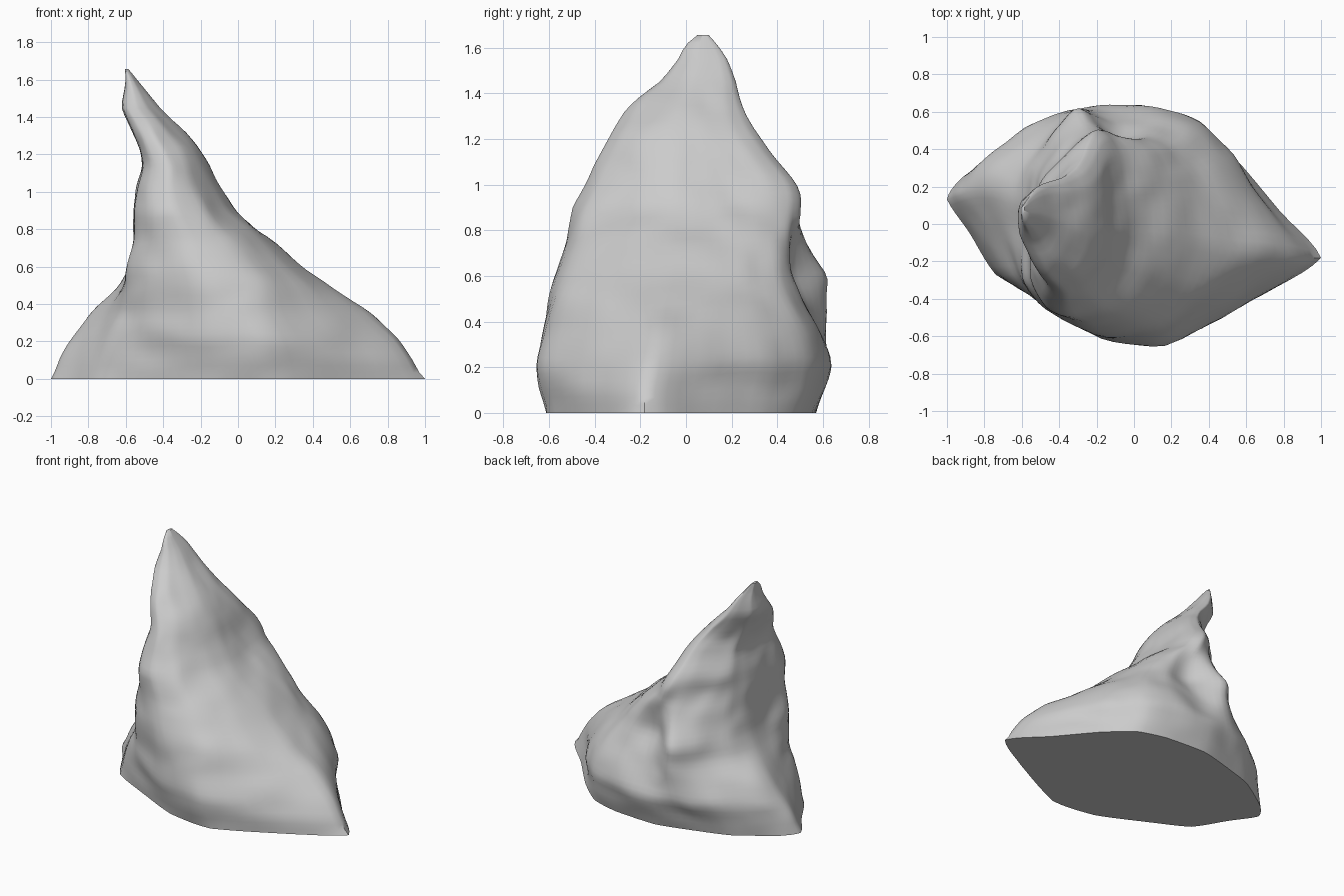
import bpy, bmesh, math
from mathutils import Vector, noise

if "Cube" in bpy.data.objects:
    bpy.data.objects.remove(bpy.data.objects["Cube"])

# Horizontal outlines, anticlockwise from the right-hand tip
BASE = [(1, -.18), (.78, .1), (.57, .38), (.38, .57), (.17, .64), (-.15, .66), (-.4, .59), (-.65, .5),
        (-.92, .3), (-1, .17), (-.88, -.03), (-.74, -.28), (-.47, -.44), (-.13, -.62), (.21, -.66), (.69, -.40)]
FOOT = [(.71, -.15), (.62, .1), (.49, .34), (.33, .5), (.12, .57), (-.1, .57), (-.32, .61), (-.5, .5),
        (-.72, .33), (-.79, .17), (-.7, -.02), (-.62, -.27), (-.49, -.43), (-.2, -.59), (.1, -.63), (.46, -.39)]
WAIST = [(.33, -.1), (.31, .12), (.27, .3), (.2, .42), (.06, .47), (-.12, .48), (-.3, .62), (-.42, .5),
         (-.54, .3), (-.59, .12), (-.57, -.1), (-.6, -.3), (-.49, -.44), (-.25, -.57), (.05, -.53), (.24, -.34)]
UPPER = [(-.1, -.05), (-.1, .1), (-.11, .22), (-.13, .35), (-.17, .44), (-.23, .48), (-.32, .42), (-.42, .32),
         (-.51, .22), (-.54, .1), (-.55, -.08), (-.54, -.25), (-.48, -.38), (-.37, -.43), (-.24, -.37), (-.14, -.2)]

# Silhouette by height: z, left, right, front, back
LEVELS = [(0, -1, 1, -.61, .57), (.1, -.97, .95, -.64, .61), (.22, -.90, .86, -.66, .66),
          (.36, -.79, .70, -.63, .62), (.5, -.65, .50, -.61, .62), (.6, -.60, .34, -.57, .63),
          (.75, -.565, .18, -.53, .57), (.9, -.56, -.02, -.50, .51), (1.02, -.545, -.10, -.43, .48),
          (1.15, -.51, -.16, -.37, .37), (1.25, -.54, -.22, -.32, .29), (1.35, -.585, -.32, -.24, .25),
          (1.45, -.625, -.42, -.12, .22), (1.55, -.605, -.50, -.03, .18), (1.61, -.60, -.55, -.01, .14),
          (1.655, -.605, -.585, .05, .10)]
TOP = LEVELS[-1][0]


def unit(outline):
    xs, ys = zip(*outline)
    return [Vector(((x - min(xs)) / (max(xs) - min(xs)), (y - min(ys)) / (max(ys) - min(ys))))
            for x, y in outline]


def soft_corner(p, k, t):
    # Half straight edge, half spline, for a craggy outline
    n = len(p)
    a, b, c, d = p[(k - 1) % n], p[k % n], p[(k + 1) % n], p[(k + 2) % n]
    curve = .5 * (2 * b + (c - a) * t + (2 * a - 5 * b + 4 * c - d) * t * t + (3 * b - a - 3 * c + d) * t ** 3)
    return curve.lerp(b.lerp(c, t), .5)


def level_at(z):
    for a, b in zip(LEVELS, LEVELS[1:]):
        if z <= b[0] + 1e-6:
            t = (z - a[0]) / (b[0] - a[0])
            return [u + (v - u) * t for u, v in zip(a[1:], b[1:])]


SECTIONS = [(0, unit(BASE)), (.12, unit(BASE)), (.36, unit(FOOT)), (.6, unit(WAIST)),
            (.92, unit(UPPER)), (2, unit(UPPER))]


def outline_at(z):
    for (za, a), (zb, b) in zip(SECTIONS, SECTIONS[1:]):
        if z <= zb:
            t = (z - za) / (zb - za)
            return [u.lerp(v, t) for u, v in zip(a, b)]


# Hollows and bulges: centre, push, radius
DENTS = [((-.06, .48, .64), (.01, -.04, 0), .14),
         ((.25, .40, .55), (-.02, -.03, 0), .15),
         ((.10, -.05, .75), (-.02, 0, -.01), .12)]


def shaped(p):
    q = p.copy()
    for c, push, r in DENTS:
        q += Vector(push) * math.exp(-(p - Vector(c)).length_squared / (r * r))
    fade = min(1, p.z / .1) * min(1, (TOP - p.z) / .3)
    return q + (noise.noise_vector(p * 5) * .014 + noise.noise_vector(p * 10) * .008) * fade


# Rock body lofted through the outlines
ROWS, SUB = 48, 5
bm = bmesh.new()
rings = []
for i in range(ROWS + 1):
    z = TOP * i / ROWS
    x0, x1, y0, y1 = level_at(z)
    shape = outline_at(z)
    ring = []
    for k in range(len(shape)):
        for s in range(SUB):
            p = soft_corner(shape, k, s / SUB)
            ring.append(bm.verts.new(shaped(Vector((x0 + (x1 - x0) * p.x, y0 + (y1 - y0) * p.y, z)))))
    rings.append(ring)
for a, b in zip(rings, rings[1:]):
    for k in range(len(a)):
        n = (k + 1) % len(a)
        bm.faces.new((a[k], a[n], b[n], b[k]))

# Light relaxing of the sides, then flat base and blunt peak
inner = [v for r in rings[1:-1] for v in r]
for _ in range(2):
    bmesh.ops.smooth_vert(bm, verts=inner, factor=.4, use_axis_x=True, use_axis_y=True, use_axis_z=True)
for v in rings[0]:
    v.co.z = 0
bm.faces.new(rings[0][::-1])
bm.faces.new(rings[-1])
bmesh.ops.recalc_face_normals(bm, faces=bm.faces)

mesh = bpy.data.meshes.new("rock")
bm.to_mesh(mesh)
bm.free()
rock = bpy.data.objects.new("rock", mesh)
bpy.context.collection.objects.link(rock)
bpy.context.view_layer.objects.active = rock
rock.select_set(True)
bpy.ops.object.shade_smooth_by_angle(angle=math.radians(50))
